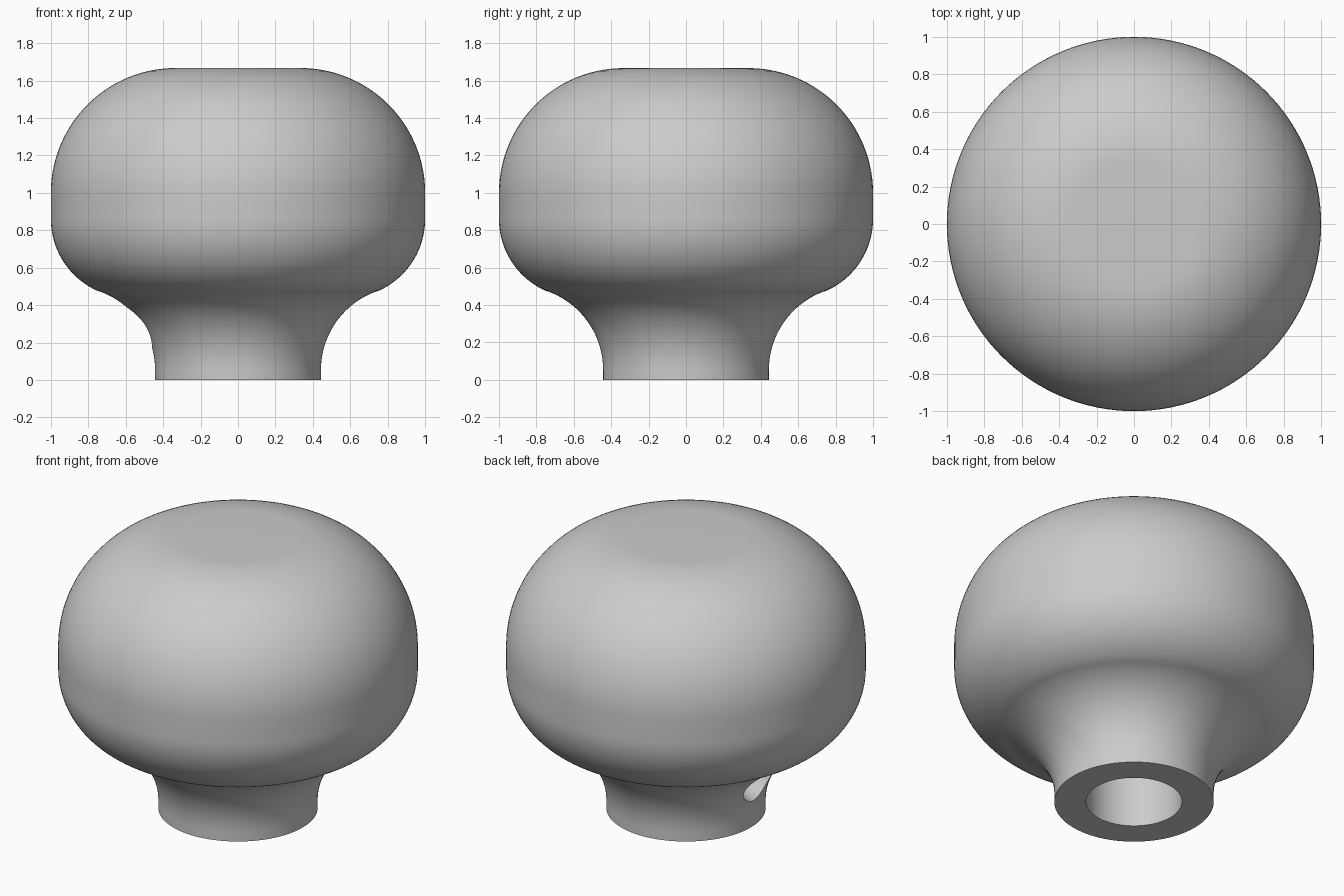
import bpy
import bmesh
from math import sin, cos, pi, radians, atan2

cube = bpy.data.objects.get("Cube")
if cube:
    bpy.data.objects.remove(cube, do_unlink=True)

SEGMENTS = 128

grey = bpy.data.materials.new("plain grey")
grey.use_nodes = True
colour = (0.6, 0.6, 0.6, 1.0)
grey.diffuse_color = colour
grey.node_tree.nodes["Principled BSDF"].inputs["Base Color"].default_value = colour


def arc(cx, cz, radius, start, end, steps):
    """Points along an arc in the (radius, height) plane."""
    angles = [start + (end - start) * i / steps for i in range(steps + 1)]
    return [(cx + radius * cos(a), cz + radius * sin(a)) for a in angles]


def lathe(name, profile):
    """Spin a profile that starts and ends on the z axis."""
    bm = bmesh.new()
    verts = [bm.verts.new((r, 0, z)) for r, z in profile]
    edges = [bm.edges.new(pair) for pair in zip(verts, verts[1:])]
    bmesh.ops.spin(bm, geom=verts + edges, cent=(0, 0, 0), axis=(0, 0, 1),
                   angle=2 * pi, steps=SEGMENTS, use_duplicate=False)
    bmesh.ops.remove_doubles(bm, verts=bm.verts[:], dist=0.0001)
    bmesh.ops.recalc_face_normals(bm, faces=bm.faces[:])
    mesh = bpy.data.meshes.new(name)
    bm.to_mesh(mesh)
    bm.free()
    obj = bpy.data.objects.new(name, mesh)
    bpy.context.collection.objects.link(obj)
    mesh.materials.append(grey)
    return obj


# Knob profile: blind bore, flared neck, rounded underside, domed flat top
bore_radius, bore_depth = 0.267, 0.8
neck_radius, flare = 0.443, 0.448
turn = atan2(-0.39, 0.15)  # direction where the flare meets the underside
profile = [(0, bore_depth), (bore_radius, bore_depth), (bore_radius, 0), (neck_radius, 0)]
profile += arc(neck_radius + flare, 0.052, flare, pi, pi + turn, 20)
profile += arc(0.58, 0.86, 0.42, turn, 0, 20)[1:]
profile += arc(0.333, 1.0, 0.667, 0, pi / 2, 28)
profile += [(0, 1.667)]
knob = lathe("knob", profile)

# Slanted side hole through the neck into the bore
bpy.ops.mesh.primitive_cylinder_add(vertices=48, radius=0.13, depth=0.84,
                                    location=(-0.51, 0, 0.29),
                                    rotation=(0, radians(60), 0))
cutter = bpy.context.object
cutter.name = "side_hole_cutter"
cutter.hide_render = True
cutter.data.materials.append(grey)

cut = knob.modifiers.new("side_hole", 'BOOLEAN')
cut.operation = 'DIFFERENCE'
cut.solver = 'EXACT'
cut.object = cutter

bpy.ops.object.select_all(action='DESELECT')
knob.select_set(True)
bpy.context.view_layer.objects.active = knob
bpy.ops.object.modifier_apply(modifier=cut.name)
bpy.data.objects.remove(cutter, do_unlink=True)
bpy.ops.object.shade_smooth_by_angle(angle=radians(30))
